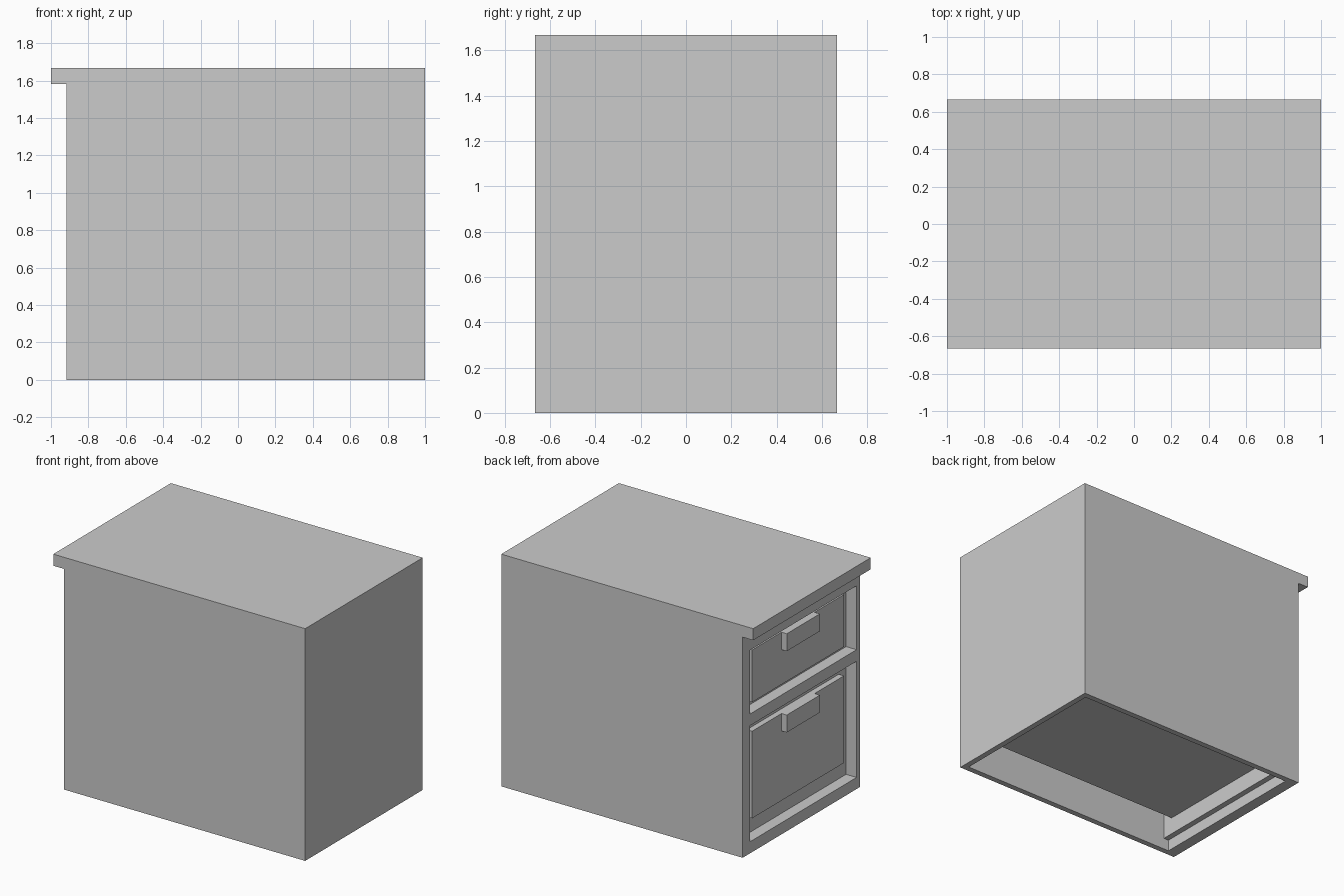
import bpy, bmesh

if "Cube" in bpy.data.objects:
    bpy.data.objects.remove(bpy.data.objects["Cube"])

U = 1 / 24  # panel thickness, the module of the whole cabinet


def obj_from_bmesh(name, bm):
    bmesh.ops.recalc_face_normals(bm, faces=bm.faces)
    me = bpy.data.meshes.new(name)
    bm.to_mesh(me)
    bm.free()
    ob = bpy.data.objects.new(name, me)
    bpy.context.collection.objects.link(ob)
    return ob


def extrude_xz(name, profile, y0, y1):
    """Extrude an x/z outline from y0 to y1."""
    bm = bmesh.new()
    face = bm.faces.new([bm.verts.new((x, y0, z)) for x, z in profile])
    ext = bmesh.ops.extrude_face_region(bm, geom=[face])
    verts = [g for g in ext["geom"] if isinstance(g, bmesh.types.BMVert)]
    bmesh.ops.translate(bm, verts=verts, vec=(0, y1 - y0, 0))
    return obj_from_bmesh(name, bm)


def box(name, x, y, z):
    return extrude_xz(name, [(x[0], z[0]), (x[1], z[0]), (x[1], z[1]), (x[0], z[1])], *y)


def cut(target, cutter):
    cutter.hide_render = True
    mod = target.modifiers.new("cut", 'BOOLEAN')
    mod.operation, mod.solver, mod.object = 'DIFFERENCE', 'EXACT', cutter
    bpy.context.view_layer.objects.active = target
    bpy.ops.object.modifier_apply(modifier=mod.name)
    bpy.data.objects.remove(cutter)


# Key positions
FRONT, BACK, SIDE = -1 + 2 * U, 1.0, 16 * U
TOP, SLAB = 40 * U, 38 * U
INNER = FRONT + 2 * U          # back of the front frame
WALL = SIDE - U                # inside of the side walls

# Carcass: side outline with the overhanging top, hollowed from below
cabinet = extrude_xz("cabinet_body",
                     [(FRONT, 0), (BACK, 0), (BACK, TOP), (-1, TOP), (-1, SLAB), (FRONT, SLAB)],
                     -SIDE, SIDE)
cut(cabinet, box("cavity_cutter", (INNER, BACK - U), (-WALL, WALL), (-0.2, SLAB)))

# Drawers: opening bottom/top, drawer bottom/top
drawers = {
    "upper": (24 * U, 35 * U, 25 * U, 34 * U),
    "lower": (2 * U, 22 * U, 5 * U, 20 * U),
}
for name, (o0, o1, d0, d1) in drawers.items():
    # Opening in the front frame (the left stile is wider)
    cut(cabinet, box("opening_cutter", (FRONT - 0.05, INNER + 0.05), (-WALL, 14 * U), (o0, o1)))
    # Drawer front, box behind it, and block handle flush with its top
    box(name + "_drawer_front", (FRONT + U, INNER), (-13 * U, 12 * U), (d0, d1))
    box(name + "_drawer_box", (INNER + U, BACK - 3 * U), (-13 * U, 12 * U), (d0, d1))
    box(name + "_handle", (FRONT, FRONT + U), (-5 * U, 4 * U), (d1 - 3 * U, d1))

# Panel closing the openings behind the drawer fronts
box("backing_panel", (INNER, INNER + U), (-WALL, WALL), (2 * U, SLAB))
